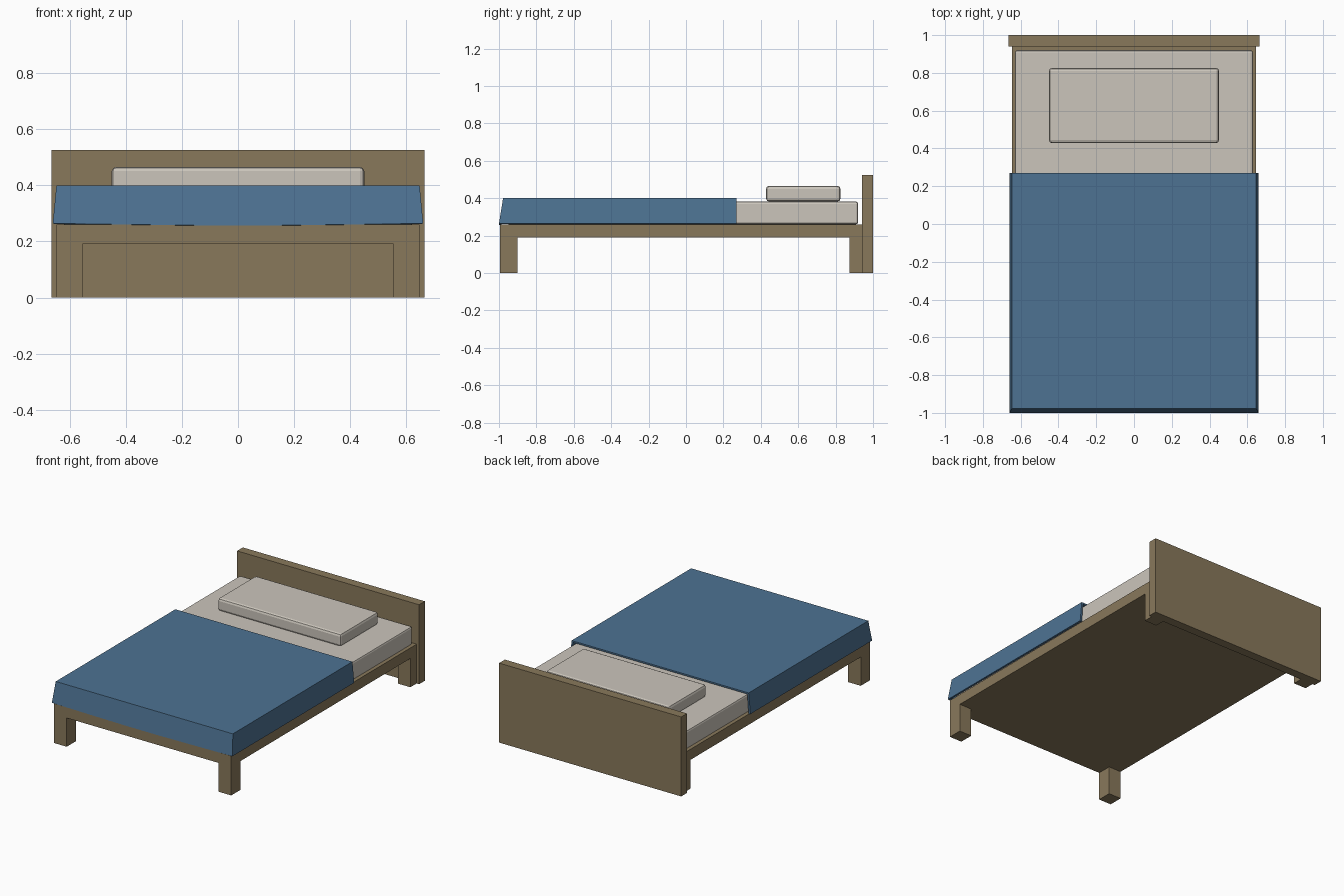
import bpy, bmesh

if "Cube" in bpy.data.objects:
    bpy.data.objects.remove(bpy.data.objects["Cube"])


def material(name, rgb):
    m = bpy.data.materials.new(name)
    m.diffuse_color = (*rgb, 1)
    m.use_nodes = True
    m.node_tree.nodes["Principled BSDF"].inputs["Base Color"].default_value = m.diffuse_color
    return m


wood = material("wood", (0.25, 0.19, 0.105))
linen = material("linen", (0.60, 0.56, 0.50))
blue = material("blue_cloth", (0.075, 0.17, 0.29))


def make_object(name, bm, mat):
    me = bpy.data.meshes.new(name)
    bm.to_mesh(me)
    bm.free()
    me.materials.append(mat)
    ob = bpy.data.objects.new(name, me)
    bpy.context.collection.objects.link(ob)
    return ob


def box(name, x, y, z, mat, bevel=0.0):
    """Box from (min, max) ranges, with optional chamfered edges."""
    bm = bmesh.new()
    bmesh.ops.create_cube(bm, size=1)
    for v in bm.verts:
        for i, (lo, hi) in enumerate((x, y, z)):
            v.co[i] = hi if v.co[i] > 0 else lo
    ob = make_object(name, bm, mat)
    if bevel:
        mod = ob.modifiers.new("soft_edge", 'BEVEL')
        mod.width = bevel
        mod.segments = 2
    return ob


# Wooden frame and headboard
box("headboard", (-0.665, 0.665), (0.94, 1.0), (0, 0.525), wood)
box("bed_frame", (-0.647, 0.647), (-0.995, 0.94), (0.19, 0.26), wood)

# Four legs
for side, sx in (("left", -1), ("right", 1)):
    xs = sorted((sx * 0.555, sx * 0.647))
    box(f"front_leg_{side}", xs, (-0.995, -0.90), (0, 0.19), wood)
    box(f"back_leg_{side}", xs, (0.875, 0.97), (0, 0.19), wood)

# Bedding
box("mattress", (-0.63, 0.63), (-0.96, 0.92), (0.26, 0.382), linen, 0.012)
box("pillow", (-0.45, 0.45), (0.428, 0.826), (0.382, 0.466), linen, 0.016)

# Blanket: top sheet with three flared flaps, the foot hem sagging slightly
bm = bmesh.new()
V = lambda *co: bm.verts.new(co)
back_y, foot_y, hem_y = 0.27, -0.978, -1.0
top = [V(-0.647, foot_y, 0.40), V(0.647, foot_y, 0.40),
       V(0.647, back_y, 0.40), V(-0.647, back_y, 0.40)]
hem_back = [V(-0.66, back_y, 0.264), V(0.66, back_y, 0.264)]
hem_foot = [V(x, hem_y, z) for x, z in ((-0.66, 0.264), (-0.37, 0.26), (-0.11, 0.257),
                                        (0.11, 0.257), (0.37, 0.26), (0.66, 0.264))]
bm.faces.new(top)
bm.faces.new(hem_foot + [top[1], top[0]])
bm.faces.new([hem_foot[-1], hem_back[1], top[2], top[1]])
bm.faces.new([hem_back[0], hem_foot[0], top[0], top[3]])
blanket = make_object("blanket", bm, blue)
shell = blanket.modifiers.new("thickness", 'SOLIDIFY')
shell.thickness = 0.014
shell.offset = -1
